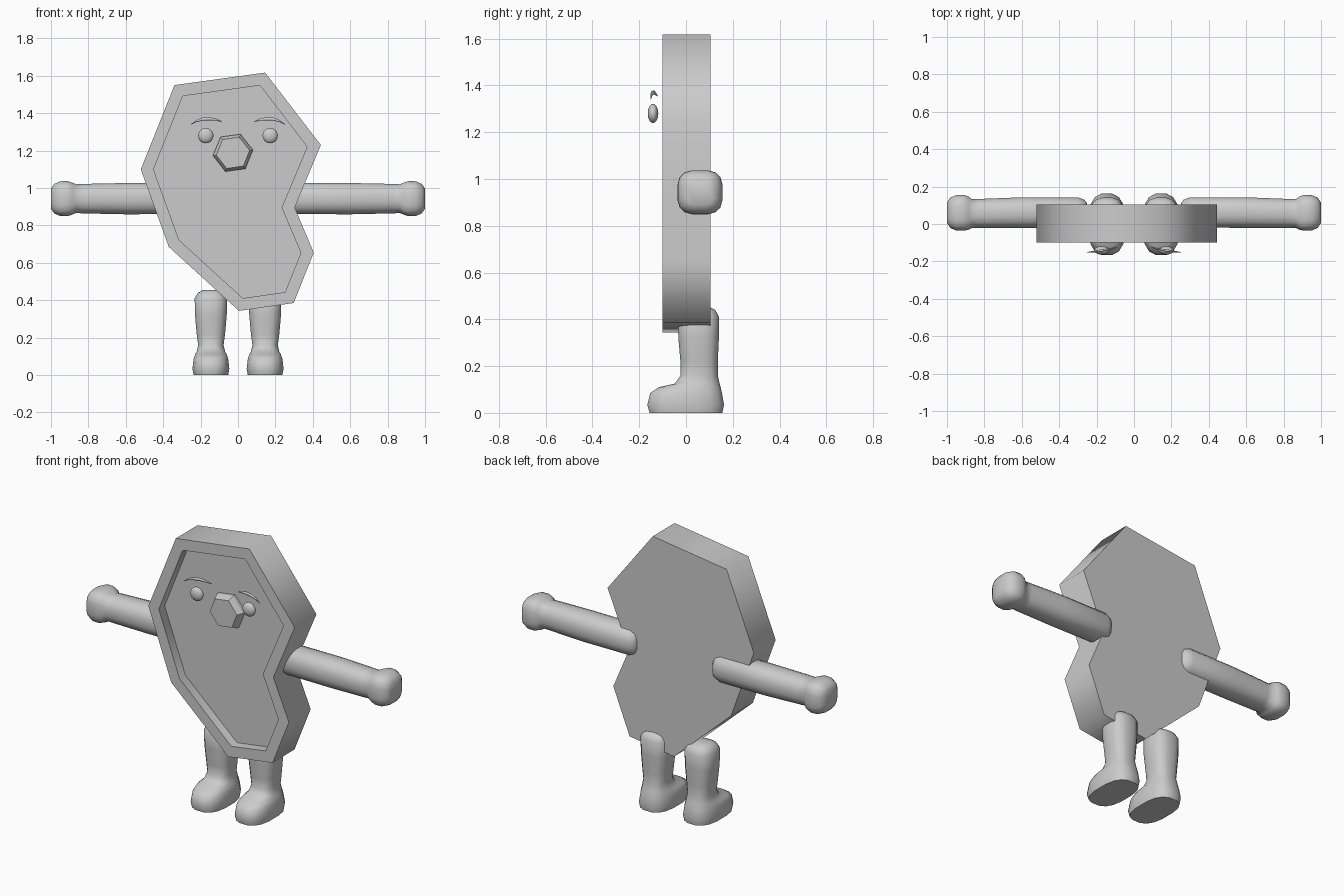
import bpy, bmesh, math
from mathutils import Vector

if "Cube" in bpy.data.objects:
    bpy.data.objects.remove(bpy.data.objects["Cube"], do_unlink=True)

grey = bpy.data.materials.new("plain_grey")
grey.use_nodes = True
grey.diffuse_color = (0.6, 0.6, 0.6, 1)
grey.node_tree.nodes["Principled BSDF"].inputs["Base Color"].default_value = (0.6, 0.6, 0.6, 1)


def finish(name, bm, angle):
    bmesh.ops.recalc_face_normals(bm, faces=bm.faces)
    mesh = bpy.data.meshes.new(name)
    bm.to_mesh(mesh)
    bm.free()
    mesh.materials.append(grey)
    obj = bpy.data.objects.new(name, mesh)
    bpy.context.collection.objects.link(obj)
    bpy.ops.object.select_all(action='DESELECT')
    obj.select_set(True)
    bpy.context.view_layer.objects.active = obj
    bpy.ops.object.shade_smooth_by_angle(angle=math.radians(angle))
    return obj


def loft(bm, rings):
    """Skin a list of point rings and cap both ends."""
    loops = [[bm.verts.new(p) for p in ring] for ring in rings]
    for a, b in zip(loops, loops[1:]):
        n = len(a)
        for i in range(n):
            bm.faces.new((a[i], a[(i + 1) % n], b[(i + 1) % n], b[i]))
    bm.faces.new(loops[0])
    bm.faces.new(loops[-1])


def oval(ru, rv, power=1.0, n=16):
    """Rounded cross-section; a power below 1 makes it squarer."""
    pts = []
    for i in range(n):
        t = math.tau * (i + 0.5) / n
        c, s = math.cos(t), math.sin(t)
        pts.append((math.copysign(abs(c) ** power, c) * ru,
                    math.copysign(abs(s) ** power, s) * rv))
    return pts


# Slab body with a recessed front panel
outline = [(-.34, 1.55), (.145, 1.617), (.443, 1.23), (.303, .895), (.405, .655),
           (.298, .385), (.005, .343), (-.37, .685), (-.52, 1.10)]
FRONT, BACK, FLOOR = -0.1, 0.105, -0.045
bm = bmesh.new()
loft(bm, [[(x, y, z) for x, z in outline] for y in (FRONT, BACK)])
bmesh.ops.recalc_face_normals(bm, faces=bm.faces)
panel = next(f for f in bm.faces if f.normal.y < -0.9)
bmesh.ops.inset_region(bm, faces=[panel], thickness=0.064, use_even_offset=True)
ext = bmesh.ops.extrude_face_region(bm, geom=[panel])
moved = [v for v in ext["geom"] if isinstance(v, bmesh.types.BMVert)]
bmesh.ops.translate(bm, verts=moved, vec=(0, FLOOR - FRONT, 0))
if panel.is_valid:
    bmesh.ops.delete(bm, geom=[panel], context='FACES_ONLY')
finish("body", bm, 75)

# Six-sided nose tapering forward from the panel
bm = bmesh.new()
loft(bm, [[(-.027 + r * math.cos(math.radians(a)), y, 1.188 + r * math.sin(math.radians(a)))
           for a in range(8, 368, 60)]
          for r, y in ((.108, FLOOR + .005), (.108, -.065), (.09, -.099))])
finish("nose", bm, 20)

# Arm stations: x, y centre, y radius, z radius
arm = [(.25, .065, .045, .05), (.265, .063, .068, .07), (.30, .062, .082, .084),
       (.60, .061, .083, .085), (.83, .056, .079, .080), (.865, .056, .078, .078),
       (.885, .058, .090, .086), (.91, .06, .097, .095), (.95, .06, .096, .094),
       (.982, .06, .082, .080), (1.0, .06, .055, .055)]
# Leg stations: z, y front, y back, x radius
leg = [(0, -.158, .158, .094), (.035, -.168, .165, .1), (.085, -.155, .156, .094),
       (.11, -.118, .150, .086), (.125, -.05, .145, .077), (.16, -.024, .137, .069),
       (.22, -.025, .137, .077), (.32, -.034, .142, .086), (.41, -.036, .143, .088),
       (.44, -.018, .126, .07), (.455, .012, .096, .042)]
# Eyebrow stations: x, y, z, thickness
brow = [(.088, -.122, 1.355, .002), (.115, -.131, 1.365, .006), (.15, -.138, 1.370, .009),
        (.19, -.144, 1.368, .009), (.222, -.148, 1.358, .006), (.25, -.151, 1.341, .002)]

for side, label in ((1, "left"), (-1, "right")):
    # Arm with a squarish fist
    bm = bmesh.new()
    loft(bm, [[(side * x, cy + u, .943 + v)
               for u, v in oval(ry, rz, 0.62 if x > .87 else 0.85)]
              for x, cy, ry, rz in arm])
    finish(label + "_arm", bm, 60)

    # Leg and boot in one piece
    bm = bmesh.new()
    loft(bm, [[(side * .145 + u, (y0 + y1) / 2 + v, z)
               for u, v in oval(rx, (y1 - y0) / 2, 0.75)]
              for z, y0, y1, rx in leg])
    finish(label + "_leg", bm, 60)

    # Flattened eye
    bm = bmesh.new()
    bmesh.ops.create_uvsphere(bm, u_segments=16, v_segments=10, radius=.041)
    for v in bm.verts:
        v.co = Vector((v.co.x + side * .172, v.co.y * .55 - .141, v.co.z + 1.28))
    finish(label + "_eye", bm, 60)

    # Arched, tapered eyebrow
    bm = bmesh.new()
    loft(bm, [[(side * x, y + u, z + v) for u, v in oval(r * .7, r, n=8)]
              for x, y, z, r in brow])
    finish(label + "_eyebrow", bm, 60)
